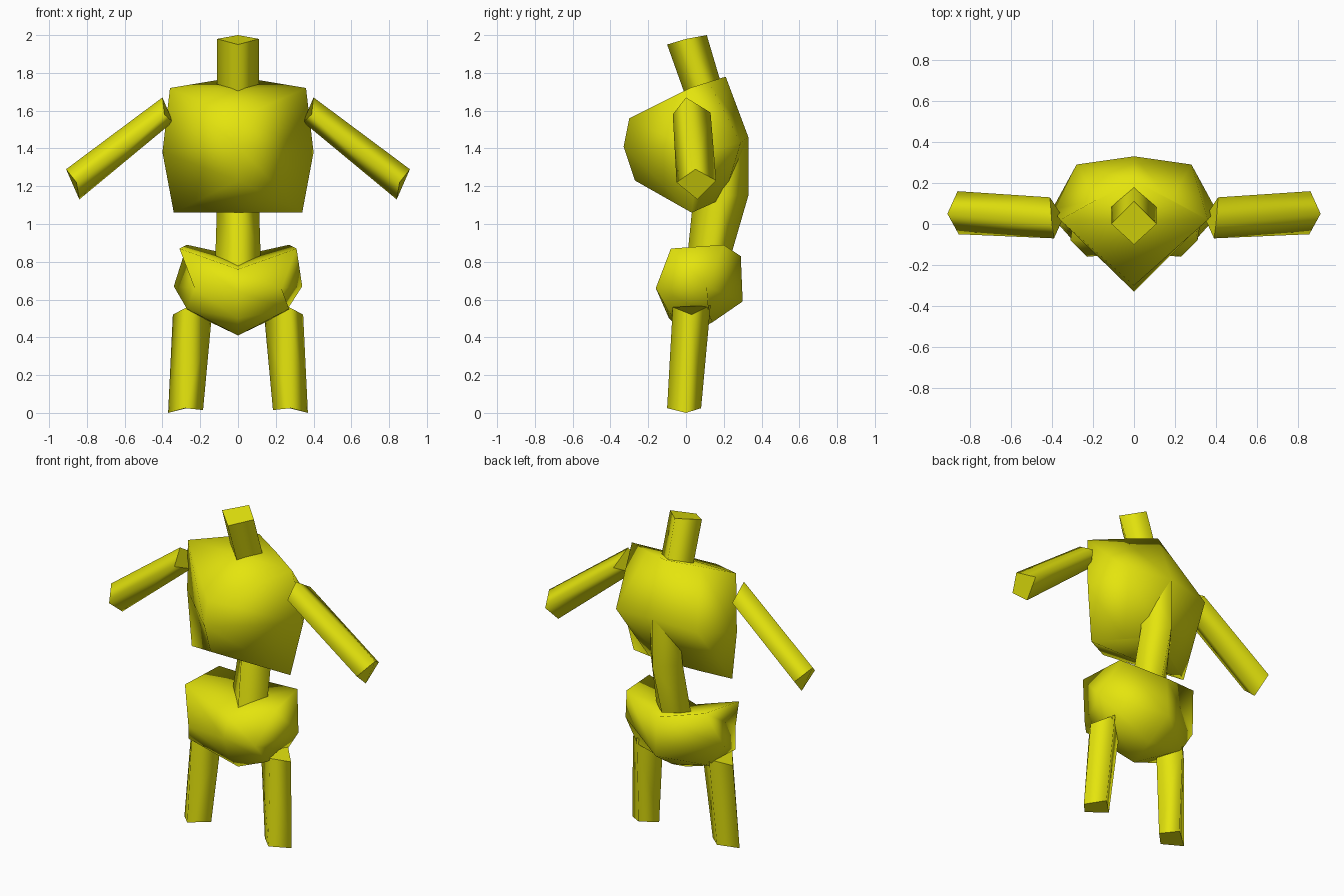
import bpy, bmesh

if "Cube" in bpy.data.objects:
    bpy.data.objects.remove(bpy.data.objects["Cube"])

yellow = bpy.data.materials.new("yellow")
yellow.diffuse_color = (0.78, 0.78, 0.004, 1)
yellow.use_nodes = True
yellow.node_tree.nodes["Principled BSDF"].inputs["Base Color"].default_value = yellow.diffuse_color


def loft(name, rings, apex=None, dip=None, flat_caps=True):
    """Skin cross-sections from top to bottom; apex / dip are optional cap centres."""
    bm = bmesh.new()
    loops = [[bm.verts.new(p) for p in ring] for ring in rings]
    n = len(loops[0])
    for a, b in zip(loops, loops[1:]):
        for i in range(n):
            j = (i + 1) % n
            bm.faces.new((a[i], a[j], b[j], b[i])).smooth = True
    for loop, tip in ((loops[0], dip), (loops[-1], apex)):
        if tip:
            t = bm.verts.new(tip)
            for i in range(n):
                bm.faces.new((loop[i], loop[(i + 1) % n], t)).smooth = True
        else:
            bm.faces.new(loop).smooth = not flat_caps
    bmesh.ops.recalc_face_normals(bm, faces=bm.faces)
    mesh = bpy.data.meshes.new(name)
    bm.to_mesh(mesh)
    bm.free()
    mesh.materials.append(yellow)
    obj = bpy.data.objects.new(name, mesh)
    bpy.context.collection.objects.link(obj)
    return obj


def sym(*half):
    """Full ring from front-centre, right side points, back-centre."""
    return list(half) + [(-x, y, z) for x, y, z in reversed(half[1:-1])]


def limb(side, name, rings):
    s = 1 if side == "right" else -1
    loft(f"{side}_{name}", [[(s * x, y, z) for x, y, z in r] for r in rings])


# Neck: leaning square post
loft("neck", [
    sym((0, -.10, 1.95), (.11, 0, 1.98), (0, .11, 2.0)),
    sym((0, 0, 1.67), (.11, .10, 1.69), (0, .19, 1.73))])

# Chest: wedge with a strong front ridge
loft("chest", [
    sym((0, -.30, 1.56), (.36, .02, 1.72), (.18, .12, 1.75), (0, .21, 1.78)),
    sym((0, -.33, 1.41), (.40, .07, 1.38), (.28, .29, 1.43), (0, .33, 1.46)),
    sym((0, -.27, 1.23), (.34, .03, 1.06), (.17, .12, 1.10), (0, .20, 1.14))],
    flat_caps=False)

# Spine: bent square post behind the chest
loft("spine", [
    sym((0, .12, 1.46), (.10, .22, 1.46), (0, .33, 1.46)),
    sym((0, .04, 1.15), (.11, .19, 1.15), (0, .33, 1.15)),
    sym((0, 0, .76), (.12, .12, .82), (0, .24, .84))])

# Pelvis: dipped top, pointed underside
loft("pelvis", [
    sym((0, -.10, .76), (.31, -.08, .87), (.27, .20, .89), (0, .29, .83)),
    sym((0, -.14, .64), (.23, -.16, .66), (.34, .11, .67), (0, .30, .59)),
    sym((0, -.09, .50), (.27, -.10, .55), (.25, .12, .53), (0, .14, .48))],
    apex=(0, 0, .41), dip=(0, .08, .79))

# Limbs: square posts set on edge
for side in ("right", "left"):
    limb(side, "arm", [
        [(.40, 0, 1.67), (.39, -.07, 1.58), (.345, .03, 1.54), (.41, .13, 1.59)],
        [(.91, .05, 1.29), (.855, -.05, 1.22), (.84, .06, 1.13), (.86, .16, 1.23)]])
    limb(side, "leg", [
        [(.27, -.07, .56), (.345, .03, .52), (.25, .13, .57), (.14, .03, .50)],
        [(.28, -.10, .025), (.37, 0, 0), (.27, .08, .025), (.185, 0, .015)]])
